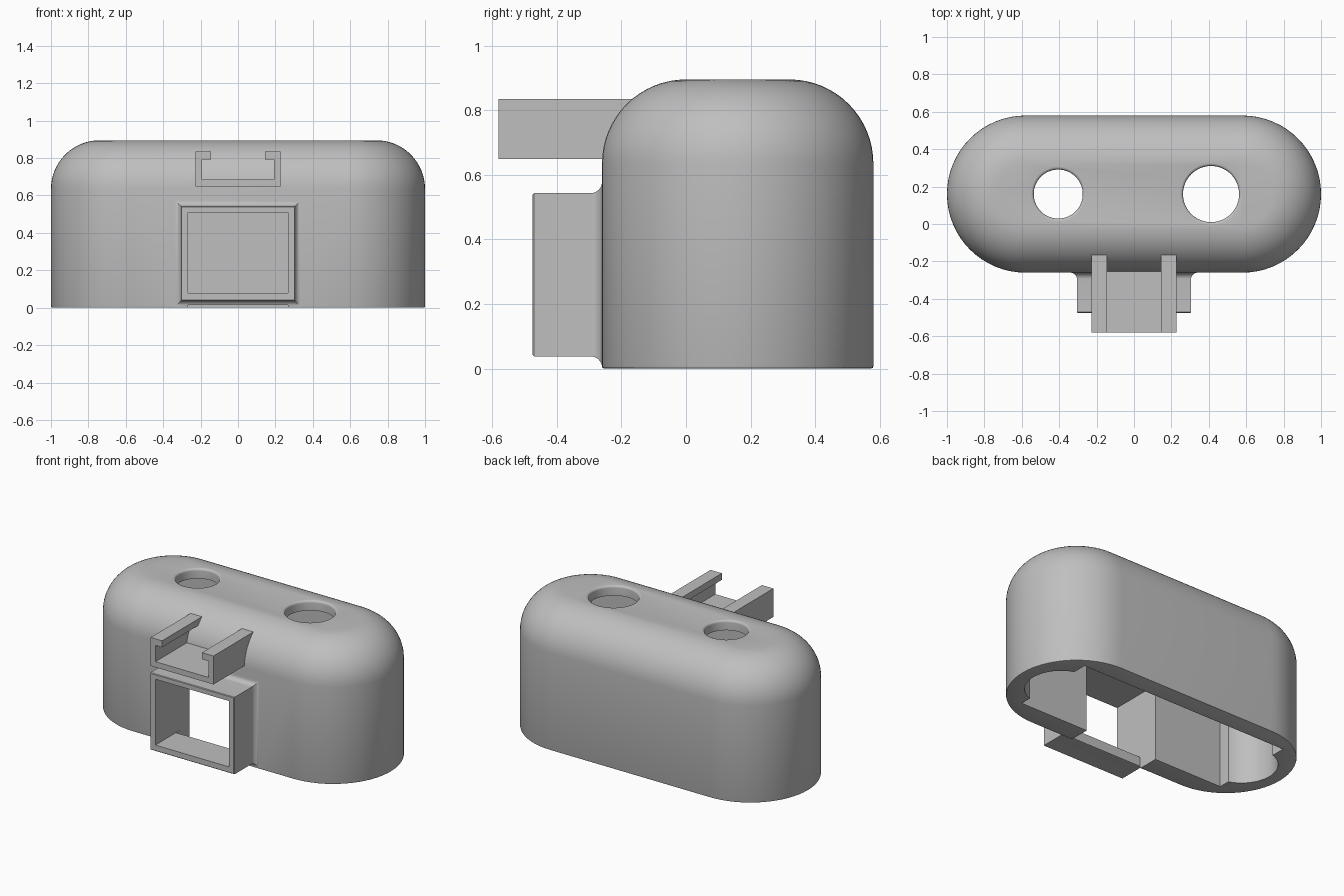
import bpy, bmesh, math

cube = bpy.data.objects.get("Cube")
if cube:
    bpy.data.objects.remove(cube)

grey = bpy.data.materials.new("plain grey")
grey.use_nodes = True
GREY = (0.52, 0.52, 0.52, 1)
grey.diffuse_color = GREY
grey.node_tree.nodes["Principled BSDF"].inputs["Base Color"].default_value = GREY

MID_Y = 0.16      # centre line of the housing
END_X = 0.58      # centre of each rounded end
RADIUS = 0.42     # outer radius of each end


def loft(name, rings):
    """Skin a stack of equal-length point rings and cap both ends."""
    bm = bmesh.new()
    rows = [[bm.verts.new(p) for p in ring] for ring in rings]
    n = len(rows[0])
    for a, b in zip(rows, rows[1:]):
        for i in range(n):
            j = (i + 1) % n
            bm.faces.new((a[i], a[j], b[j], b[i]))
    bm.faces.new(rows[0])
    bm.faces.new(rows[-1])
    bmesh.ops.recalc_face_normals(bm, faces=bm.faces)
    mesh = bpy.data.meshes.new(name)
    bm.to_mesh(mesh)
    bm.free()
    mesh.materials.append(grey)
    obj = bpy.data.objects.new(name, mesh)
    bpy.context.collection.objects.link(obj)
    return obj


def stadium(inset, z, steps=32):
    pts = []
    for side, start in ((1, -math.pi / 2), (-1, math.pi / 2)):
        for i in range(steps + 1):
            a = start + math.pi * i / steps
            r = RADIUS - inset
            pts.append((side * END_X + r * math.cos(a), MID_Y + r * math.sin(a), z))
    return pts


def circle(x, r, z, steps=64):
    return [(x + r * math.cos(math.tau * i / steps),
             MID_Y + r * math.sin(math.tau * i / steps), z) for i in range(steps)]


def rect(half_x, z0, z1, y, grow=0):
    hx, z0, z1 = half_x + grow, z0 - grow, z1 + grow
    return [(-hx, y, z0), (hx, y, z0), (hx, y, z1), (-hx, y, z1)]


def floor_plan(inset, z):
    hx, y0, y1 = 0.77 - inset, -0.12 + inset, 0.46 - inset
    return [(-hx, y0, z), (hx, y0, z), (hx, y1, z), (-hx, y1, z)]


def box(name, half_x, y0, y1, z0, z1):
    return loft(name, [rect(half_x, z0, z1, y0), rect(half_x, z0, z1, y1)])


def combine(target, other, operation):
    mod = target.modifiers.new(other.name, "BOOLEAN")
    mod.operation, mod.solver, mod.object = operation, "EXACT", other
    bpy.context.view_layer.objects.active = target
    bpy.ops.object.modifier_apply(modifier=mod.name)
    bpy.data.objects.remove(other)


# Housing: rounded-end shell with a domed upper edge
DOME, TOP = 0.26, 0.895
rings = [stadium(0.008, 0), stadium(0.002, 0.002), stadium(0, 0.008)]
for i in range(17):
    a = math.pi / 2 * i / 16
    rings.append(stadium(DOME * (1 - math.cos(a)), TOP - DOME + DOME * math.sin(a)))
housing = loft("housing", rings)

# Front port: square tube flaring into the housing
FLARE = 0.035
PORT = (0.305, 0.038, 0.543)
rings = [rect(*PORT, -0.475, -0.004), rect(*PORT, -0.471)]
for i in range(9):
    a = math.pi / 2 * i / 8
    rings.append(rect(*PORT, -0.26 - FLARE * (1 - math.sin(a)), FLARE * (1 - math.cos(a))))
rings.append(rect(*PORT, -0.2, FLARE))
combine(housing, loft("port", rings), "UNION")

# Hollow interior, with a round pocket at each end
cavity = loft("cavity", [floor_plan(0, -0.1), floor_plan(0, 0.78), floor_plan(0.05, 0.83)])
combine(housing, cavity, "DIFFERENCE")
for x in (-0.7, 0.7):
    pocket = loft("pocket", [circle(x, 0.217, -0.1), circle(x, 0.217, 0.76)])
    combine(housing, pocket, "DIFFERENCE")

# Port tunnel and the notch under it through the wall
combine(housing, box("tunnel", 0.267, -0.6, 0, 0.078, 0.51), "DIFFERENCE")
combine(housing, box("notch", 0.2665, -0.262, 0.01, -0.1, 0.3), "DIFFERENCE")

# Two top holes with softened rims
for x, r in ((-0.405, 0.131), (0.412, 0.15)):
    rings = [circle(x, r, 0.6)]
    for i in range(6):
        a = math.pi / 2 * i / 5
        rings.append(circle(x, r + 0.015 * (1 - math.cos(a)), TOP - 0.015 * (1 - math.sin(a))))
    rings.append(circle(x, r + 0.015, TOP + 0.1))
    combine(housing, loft("hole", rings), "DIFFERENCE")

bpy.ops.object.select_all(action="DESELECT")
housing.select_set(True)
bpy.context.view_layer.objects.active = housing
bpy.ops.object.shade_smooth_by_angle(angle=math.radians(30))

# Slotted rail above the port: C-shaped section run front to back
half = [(0.228, 0.648), (0.228, 0.835), (0.145, 0.835), (0.145, 0.792), (0.193, 0.792), (0.193, 0.685)]
section = half + [(-x, z) for x, z in reversed(half)]
loft("slotted_rail", [[(x, y, z) for x, z in section] for y in (-0.58, -0.15)])
